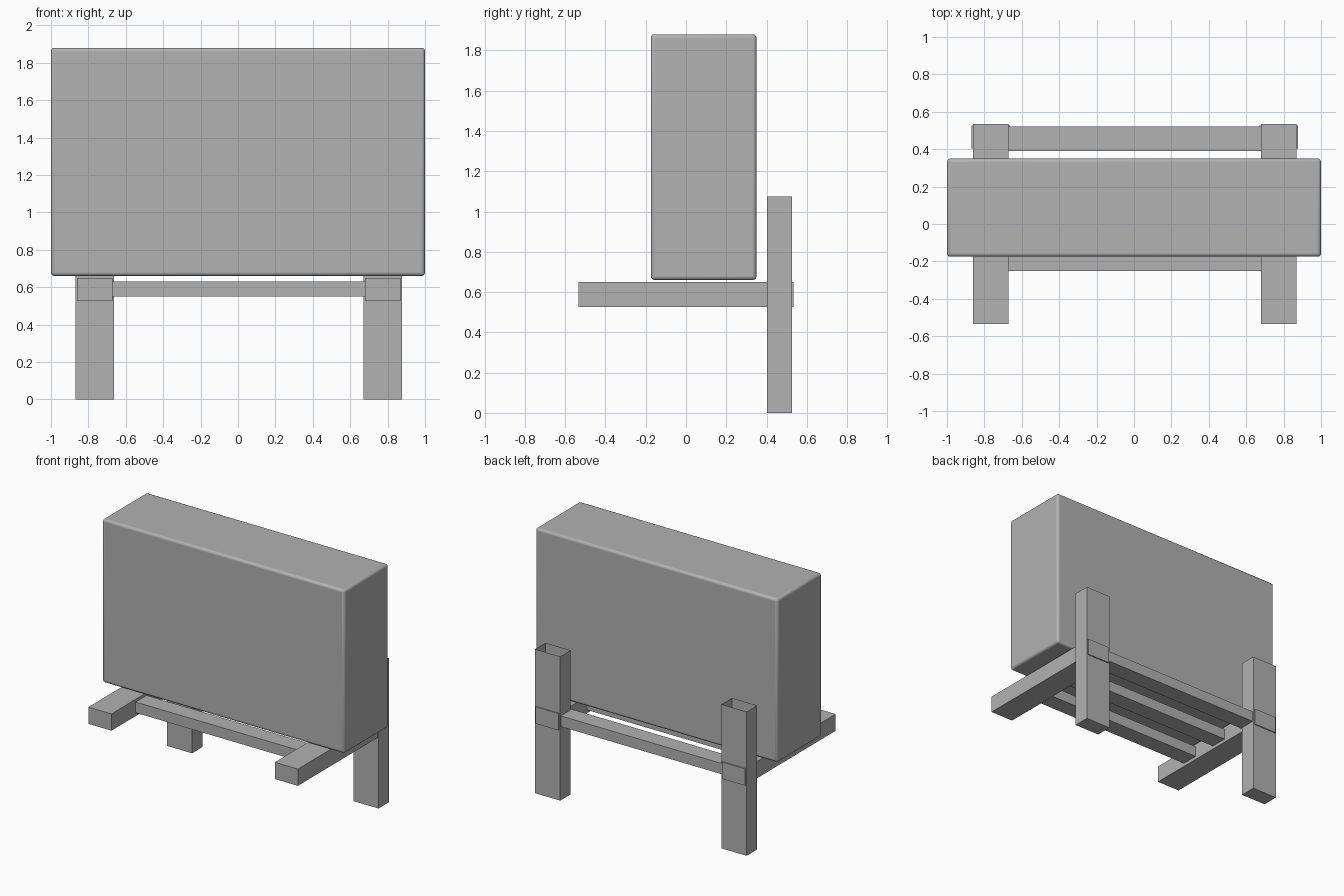
import bpy
import bmesh
import math
from mathutils import Vector

cube = bpy.data.objects.get("Cube")
if cube:
    bpy.data.objects.remove(cube, do_unlink=True)

grey = bpy.data.materials.new("plain grey")
colour = (0.445, 0.445, 0.445, 1)
grey.diffuse_color = colour
grey.use_nodes = True
grey.node_tree.nodes["Principled BSDF"].inputs["Base Color"].default_value = colour


def box(name, low, high, open_top=False):
    """Box between two corners, optionally without its top face."""
    low, high = Vector(low), Vector(high)
    mesh = bpy.data.meshes.new(name)
    bm = bmesh.new()
    bmesh.ops.create_cube(bm, size=1)
    bmesh.ops.scale(bm, vec=high - low, verts=bm.verts)
    bmesh.ops.translate(bm, vec=(low + high) / 2, verts=bm.verts)
    if open_top:
        bm.normal_update()
        top = [f for f in bm.faces if f.normal.z > 0.9]
        bmesh.ops.delete(bm, geom=top, context="FACES_ONLY")
    bm.to_mesh(mesh)
    bm.free()
    mesh.materials.append(grey)
    obj = bpy.data.objects.new(name, mesh)
    bpy.context.collection.objects.link(obj)
    return obj


# Large upright case with softly rounded edges
case = box("case", (-1, -0.175, 0.66), (1, 0.35, 1.88))
bevel = case.modifiers.new("rounded edges", "BEVEL")
bevel.width = 0.018
bevel.segments = 3
bpy.context.view_layer.objects.active = case
case.select_set(True)
bpy.ops.object.shade_smooth_by_angle(angle=math.radians(40))

# Hollow back posts and the rails passing through them
for side, x in (("right", -0.766), ("left", 0.774)):
    box(side + "_post", (x - 0.104, 0.403, 0), (x + 0.104, 0.527, 1.075), open_top=True)
    box(side + "_rail", (x - 0.095, -0.535, 0.525), (x + 0.095, 0.535, 0.65))

# Cross slats between the rails
for name, y in (("front", -0.185), ("middle", 0.135), ("back", 0.455)):
    box(name + "_slat", (-0.68, y - 0.065, 0.55), (0.69, y + 0.065, 0.63))
